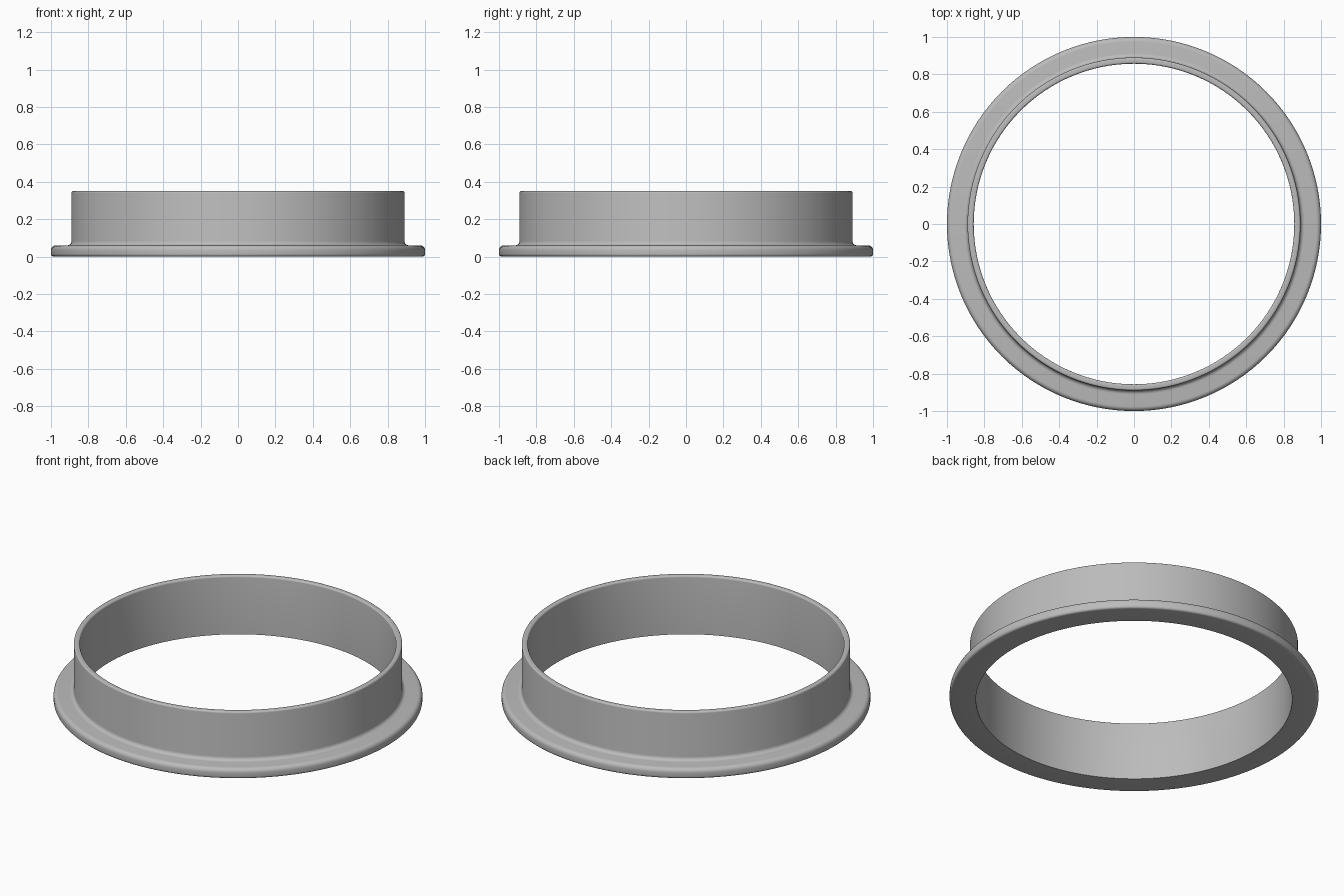
import bpy, bmesh, math
from mathutils import Vector

if "Cube" in bpy.data.objects:
    bpy.data.objects.remove(bpy.data.objects["Cube"], do_unlink=True)

SEGMENTS = 128


def rounded(corners, steps=5):
    """Round each (radius, height, fillet) corner of a closed profile."""
    points = []
    for i, (r, z, fillet) in enumerate(corners):
        p = Vector((r, 0, z))
        if fillet == 0:
            points.append(p)
            continue
        before, after = corners[i - 1], corners[(i + 1) % len(corners)]
        a = (Vector((before[0], 0, before[1])) - p).normalized() * fillet
        b = (Vector((after[0], 0, after[1])) - p).normalized() * fillet
        for k in range(steps + 1):
            t = k / steps * math.pi / 2
            points.append(p + a * (1 - math.sin(t)) + b * (1 - math.cos(t)))
    return points


# Plain grey metal
grey = bpy.data.materials.new("grey_metal")
grey.use_nodes = True
colour = (0.5, 0.5, 0.5, 1)
grey.diffuse_color = colour
grey.node_tree.nodes["Principled BSDF"].inputs["Base Color"].default_value = colour

# Cross-section: thin collar wall rising from a flat flange
profile = rounded([
    (0.857, 0, 0),
    (1.0, 0, 0.014),
    (1.0, 0.06, 0.025),
    (0.89, 0.06, 0.022),
    (0.89, 0.35, 0.01),
    (0.857, 0.35, 0.01),
])

# Turn the cross-section round the upright axis
bm = bmesh.new()
verts = [bm.verts.new(p) for p in profile]
edges = [bm.edges.new((verts[i - 1], verts[i])) for i in range(len(verts))]
bmesh.ops.spin(bm, geom=verts + edges, cent=(0, 0, 0), axis=(0, 0, 1),
               angle=math.tau, steps=SEGMENTS, use_merge=True)
bmesh.ops.remove_doubles(bm, verts=bm.verts, dist=0.0001)
bmesh.ops.recalc_face_normals(bm, faces=bm.faces)

mesh = bpy.data.meshes.new("flanged_collar")
bm.to_mesh(mesh)
bm.free()
mesh.materials.append(grey)
collar = bpy.data.objects.new("flanged_collar", mesh)
bpy.context.collection.objects.link(collar)

bpy.ops.object.select_all(action="DESELECT")
collar.select_set(True)
bpy.context.view_layer.objects.active = collar
bpy.ops.object.shade_smooth_by_angle(angle=math.radians(40))
